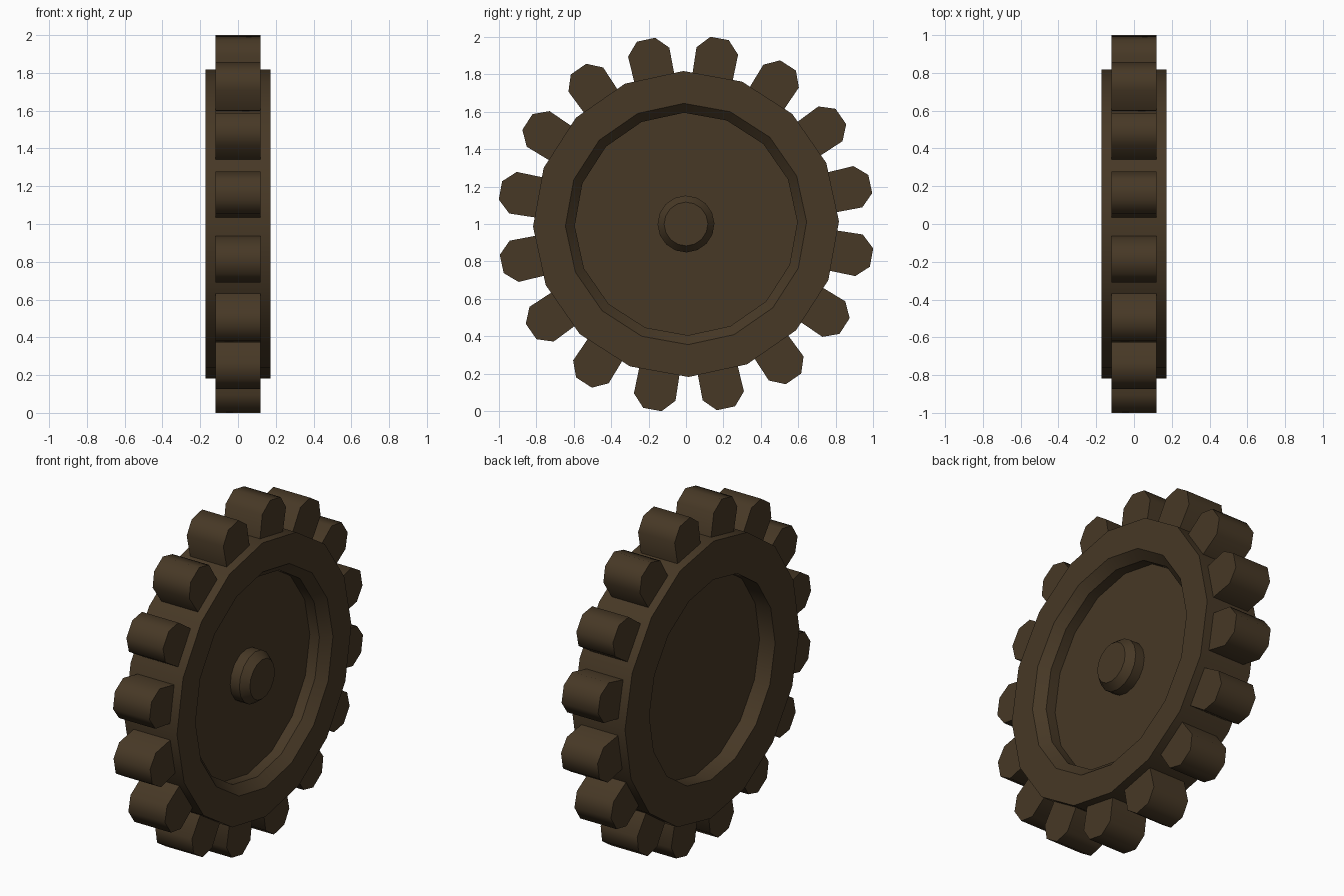
import bpy, bmesh, math
from math import radians, sin, cos

if "Cube" in bpy.data.objects:
    bpy.data.objects.remove(bpy.data.objects["Cube"])

SIDES = 16
TURN = radians(1.0)      # slight turn of the whole wheel
CZ = 1.0                 # axle height

mat = bpy.data.materials.new("dark_brown")
mat.diffuse_color = (0.063, 0.040, 0.019, 1)
mat.use_nodes = True
mat.node_tree.nodes["Principled BSDF"].inputs["Base Color"].default_value = mat.diffuse_color


def finish(name, bm, angle):
    bmesh.ops.recalc_face_normals(bm, faces=bm.faces)
    me = bpy.data.meshes.new(name)
    bm.to_mesh(me)
    bm.free()
    ob = bpy.data.objects.new(name, me)
    bpy.context.collection.objects.link(ob)
    me.materials.append(mat)
    bpy.ops.object.select_all(action='DESELECT')
    ob.select_set(True)
    bpy.context.view_layer.objects.active = ob
    bpy.ops.object.shade_smooth_by_angle(angle=radians(angle))
    return ob


def lathe_x(name, profile):
    """Rings of (x, radius) around the x axis, capped at both ends."""
    bm = bmesh.new()
    rings = []
    for x, r in profile:
        rings.append([bm.verts.new((x, r * cos(TURN + math.tau * i / SIDES),
                                    CZ + r * sin(TURN + math.tau * i / SIDES)))
                      for i in range(SIDES)])
    for a, b in zip(rings, rings[1:]):
        for i in range(SIDES):
            j = (i + 1) % SIDES
            bm.faces.new((a[i], a[j], b[j], b[i]))
    bm.faces.new(rings[0])
    bm.faces.new(rings[-1])
    return finish(name, bm, 30)


# Wheel: recessed on both faces, chamfered recess lip on the +x face
lathe_x("wheel_body", [(-0.07, 0.59), (-0.172, 0.59), (-0.172, 0.818),
                       (0.172, 0.818), (0.172, 0.645), (0.118, 0.595),
                       (0.055, 0.595)])

# Hub with chamfered end, on the +x face only
lathe_x("hub", [(0.04, 0.152), (0.115, 0.152), (0.16, 0.117)])

# Teeth: (radius, half width) outline, repeated round the rim
half = [(0.76, 0.108), (0.94, 0.113), (1.008, 0.05)]
outline = half + [(r, -w) for r, w in reversed(half)]
bm = bmesh.new()
for k in range(16):
    a = TURN + math.tau * (k + 0.5) / 16
    ends = []
    for x in (-0.12, 0.12):
        ends.append([bm.verts.new((x, r * cos(a) - w * sin(a),
                                   CZ + r * sin(a) + w * cos(a)))
                     for r, w in outline])
        bm.faces.new(ends[-1])
    n = len(outline)
    for i in range(n):
        j = (i + 1) % n
        bm.faces.new((ends[0][i], ends[0][j], ends[1][j], ends[1][i]))
finish("teeth", bm, 60)
